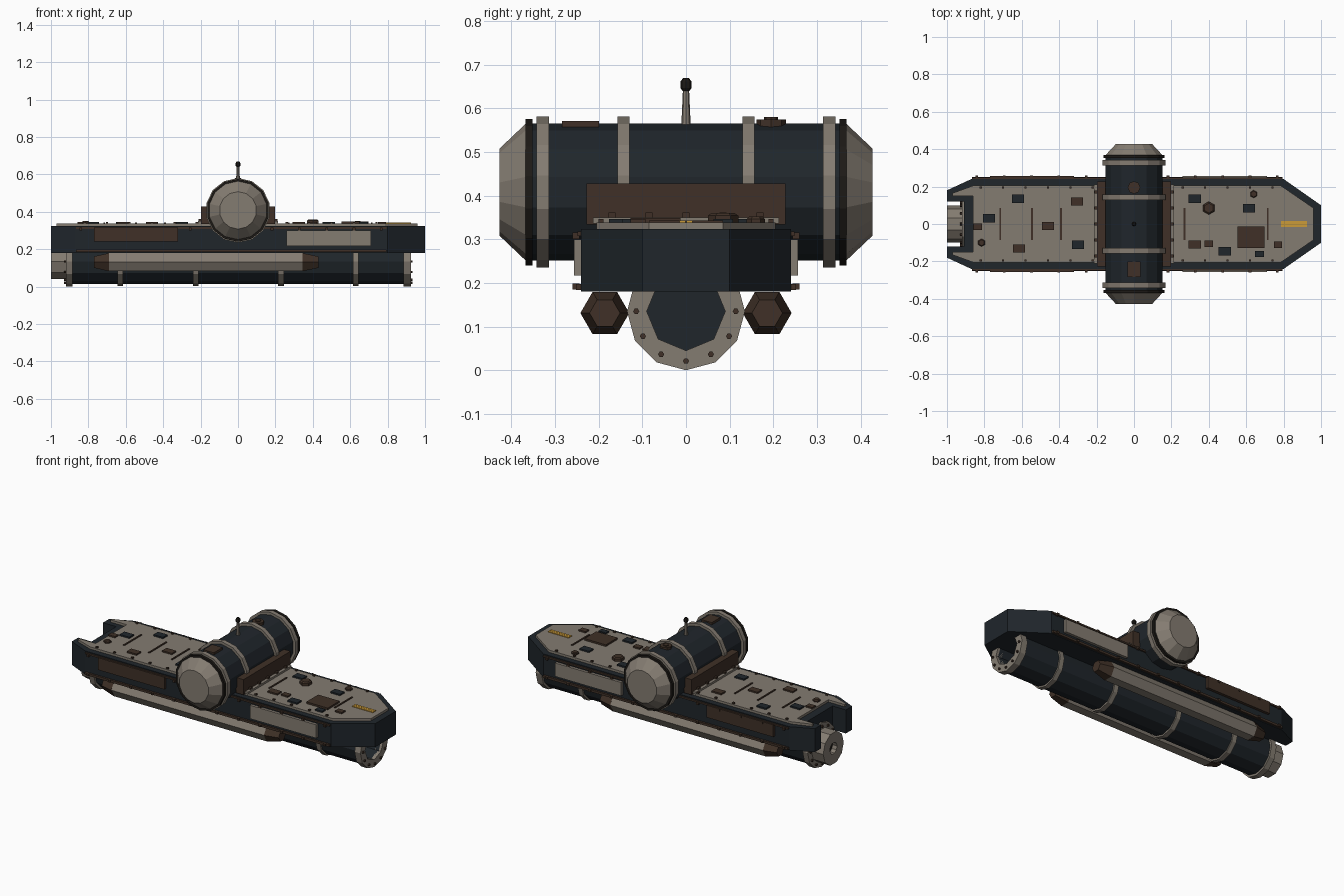
import bpy, bmesh
from math import cos, sin, pi, radians

if "Cube" in bpy.data.objects:
    bpy.data.objects.remove(bpy.data.objects["Cube"])


def material(name, rgb):
    m = bpy.data.materials.new(name)
    m.diffuse_color = (*rgb, 1)
    m.use_nodes = True
    m.node_tree.nodes["Principled BSDF"].inputs["Base Color"].default_value = m.diffuse_color
    return m


DARK = material("dark_hull", (0.014, 0.019, 0.024))
TAN = material("tan_metal", (0.23, 0.2, 0.165))
BROWN = material("brown_metal", (0.05, 0.03, 0.02))
BLACK = material("blackened_metal", (0.012, 0.01, 0.008))
YELLOW = material("yellow_paint", (0.6, 0.33, 0.04))


def finish(name, bm, mat):
    bmesh.ops.recalc_face_normals(bm, faces=bm.faces)
    me = bpy.data.meshes.new(name)
    bm.to_mesh(me)
    bm.free()
    me.materials.append(mat)
    ob = bpy.data.objects.new(name, me)
    bpy.context.collection.objects.link(ob)
    return ob


def lathe(name, profile, sides, mat, axis, center=(0, 0, 0), phase=0.0):
    """Faceted solid of revolution; profile = (position along axis, radius)."""
    bm = bmesh.new()
    rings = []
    for p, r in profile:
        ring = []
        for i in range(sides):
            a = radians(phase) + 2 * pi * i / sides
            c, s = r * cos(a), r * sin(a)
            co = {"x": (p, c, s), "y": (c, p, s), "z": (c, s, p)}[axis]
            ring.append(bm.verts.new([co[k] + center[k] for k in range(3)]))
        rings.append(ring)
    for a, b in zip(rings, rings[1:]):
        for i in range(sides):
            j = (i + 1) % sides
            bm.faces.new((a[i], a[j], b[j], b[i]))
    bm.faces.new(rings[0])
    bm.faces.new(rings[-1])
    return finish(name, bm, mat)


def prism(name, half, z0, z1, mat):
    """Extrude an outline mirrored across y = 0."""
    pts = half + [(x, -y) for x, y in reversed(half)]
    bm = bmesh.new()
    f = bm.faces.new([bm.verts.new((x, y, z0)) for x, y in pts])
    ext = bmesh.ops.extrude_face_region(bm, geom=[f])["geom"]
    bmesh.ops.translate(bm, vec=(0, 0, z1 - z0), verts=[v for v in ext if isinstance(v, bmesh.types.BMVert)])
    return finish(name, bm, mat)


def boxes(name, items, mat):
    """Many boxes in one object; items = (centre, size)."""
    bm = bmesh.new()
    for c, s in items:
        vs = bmesh.ops.create_cube(bm, size=1)["verts"]
        for v in vs:
            v.co = [v.co[k] * s[k] + c[k] for k in range(3)]
    return finish(name, bm, mat)


# Hull and inset deck, both notched at the stern
prism("hull", [(-0.91, 0.12), (-1, 0.12), (-1, 0.18), (-0.87, 0.24), (0.80, 0.24), (1, 0.10)], 0.18, 0.324, DARK)
prism("deck", [(-0.86, 0.15), (-0.97, 0.15), (-0.97, 0.165), (-0.86, 0.205), (0.785, 0.205), (0.96, 0.085)],
      0.32, 0.338, TAN)

# Keel pipe with flanges, bands, bolts and an octagonal bore at the bow
KEEL = (0, 0, 0.135)
pipe = lathe("keel_pipe", [(-0.91, 0.122), (0.91, 0.122)], 12, DARK, "x", KEEL, 90)
bow_flange = lathe("bow_flange", [(0.885, 0.135), (0.925, 0.135)], 12, TAN, "x", KEEL, 90)
lathe("stern_flange", [(-0.92, 0.135), (-0.885, 0.135)], 12, TAN, "x", KEEL, 90)
cutter = lathe("bore_cutter", [(0.78, 0.09), (1.1, 0.09)], 8, DARK, "x", KEEL, 90)
cutter.hide_render = True
cutter.hide_viewport = True
for ob in (pipe, bow_flange):
    m = ob.modifiers.new("bore", "BOOLEAN")
    m.operation = "DIFFERENCE"
    m.object = cutter
    m.solver = "EXACT"
for x in (-0.63, -0.225, 0.23, 0.63):
    lathe("keel_band", [(x - 0.015, 0.132), (x + 0.015, 0.132)], 12, TAN, "x", KEEL, 90)
for i in range(12):
    a = pi * i / 6
    for x0, x1 in ((0.92, 0.934), (-0.93, -0.92)):
        lathe("flange_bolt", [(x0, 0.007), (x1, 0.007)], 6, BROWN, "x",
              (0, 0.114 * cos(a), 0.135 + 0.114 * sin(a)))

# Stern nozzle with dark outlet
lathe("stern_nozzle", [(-0.90, 0.1), (-1, 0.1), (-1, 0.035), (-0.96, 0.035)], 10, TAN, "x", KEEL)
lathe("nozzle_outlet", [(-0.97, 0.034), (-0.955, 0.034)], 10, BLACK, "x", KEEL)

# Side tanks, panels and rails, mirrored left and right
for s in (-1, 1):
    c = (0, s * 0.186, 0.131)
    lathe("side_tank", [(-0.69, 0.055), (0.345, 0.055)], 6, TAN, "x", c)
    lathe("tank_stern_cap", [(-0.77, 0.035), (-0.69, 0.056)], 6, BROWN, "x", c)
    lathe("tank_bow_cap", [(0.345, 0.056), (0.43, 0.035)], 6, BROWN, "x", c)
    boxes("side_panel_brown", [((-0.545, s * 0.245, 0.278), (0.45, 0.024, 0.075))], BROWN)
    boxes("side_panel_tan", [((0.485, s * 0.245, 0.258), (0.45, 0.024, 0.082))], TAN)
    boxes("side_rail", [((-0.035, s * 0.243, 0.191), (1.66, 0.018, 0.014))], BROWN)
    boxes("upper_rail", [((-0.035, s * 0.242, 0.313), (1.66, 0.012, 0.01))], BROWN)
    boxes("rail_bolts", [((-0.84 + 0.146 * i, s * 0.252, z), (0.014, 0.016, 0.014))
                         for i in range(12) for z in (0.192, 0.308)], BROWN)
    boxes("deck_edge_bolts", [((-0.82 + 0.12 * i, s * 0.195, 0.341), (0.012, 0.012, 0.012))
                              for i in range(14) if abs(-0.82 + 0.12 * i) > 0.2], BROWN)

# Cross cylinder with end cones and bands
C = (0, 0, 0.408)
lathe("cross_cylinder", [(-0.36, 0.157), (0.36, 0.157)], 14, DARK, "y", C, 90)
for s in (-1, 1):
    lathe("end_cone", [(s * 0.35, 0.157), (s * 0.367, 0.157), (s * 0.427, 0.1)], 14, TAN, "y", C, 90)
    lathe("end_ring", [(s * 0.352, 0.168), (s * 0.368, 0.168)], 14, BLACK, "y", C, 90)
    for y in (0.143, 0.328):
        lathe("cylinder_band", [(s * (y - 0.014), 0.173), (s * (y + 0.014), 0.173)], 14, TAN, "y", C, 90)
    # Saddle plates holding the cylinder
    boxes("saddle_plate", [((s * 0.172, 0, 0.381), (0.05, 0.456, 0.094))], BROWN)
    boxes("saddle_foot", [((s * 0.185, 0, 0.343), (0.06, 0.425, 0.014))], TAN)
    boxes("saddle_bolts", [((s * 0.203, y * 0.085, 0.354), (0.016, 0.016, 0.014)) for y in range(-2, 3)], BROWN)

# Mast and hatches on the cylinder
lathe("mast", [(0.555, 0.011), (0.645, 0.007)], 8, TAN, "z")
lathe("mast_knob", [(0.64, 0.008), (0.647, 0.013), (0.661, 0.013), (0.669, 0.007)], 8, BLACK, "z")
boxes("square_hatch", [((0, -0.242, 0.563), (0.07, 0.085, 0.016))], BROWN)
lathe("round_hatch", [(0.555, 0.034), (0.574, 0.034), (0.574, 0.016), (0.58, 0.016)], 8, BROWN, "z", (0, 0.195, 0))

# Deck fittings: dark and brown plates, seams, hatches, bow marking
dark = [(-0.775, 0.03), (-0.62, 0.135), (-0.3, -0.11), (0.325, 0.135), (0.615, 0.085), (0.485, -0.145)]
brown = [(-0.305, 0.12), (-0.46, -0.01), (-0.615, -0.13), (0.325, -0.11)]
small = [(0.4, -0.105), (0.77, -0.11), (-0.835, -0.015)]
boxes("dark_deck_plates", [((x, y, 0.341), (0.065, 0.045, 0.012)) for x, y in dark]
      + [((0.67, -0.16, 0.341), (0.048, 0.032, 0.012))], DARK)
boxes("brown_deck_plates", [((x, y, 0.341), (0.066, 0.043, 0.012)) for x, y in brown]
      + [((x, y, 0.341), (0.045, 0.034, 0.012)) for x, y in small]
      + [((0.625, -0.07, 0.342), (0.145, 0.115, 0.014))], BROWN)
boxes("deck_seams", [((x, 0, 0.339), (0.009, 0.17, 0.008)) for x in (-0.715, -0.545, -0.39, 0.27, 0.715)], BROWN)
for x, y, r, h in ((0.4, 0.085, 0.035, 0.36), (0.64, 0.16, 0.021, 0.352), (-0.815, -0.1, 0.021, 0.352)):
    lathe("deck_hatch", [(0.33, r), (h - 0.006, r), (h, r * 0.75)], 6, BROWN, "z", (x, y, 0), 30)
boxes("bow_marking", [((0.855, y, 0.34), (0.14, 0.014, 0.006)) for y in (-0.008, 0.008)], YELLOW)
